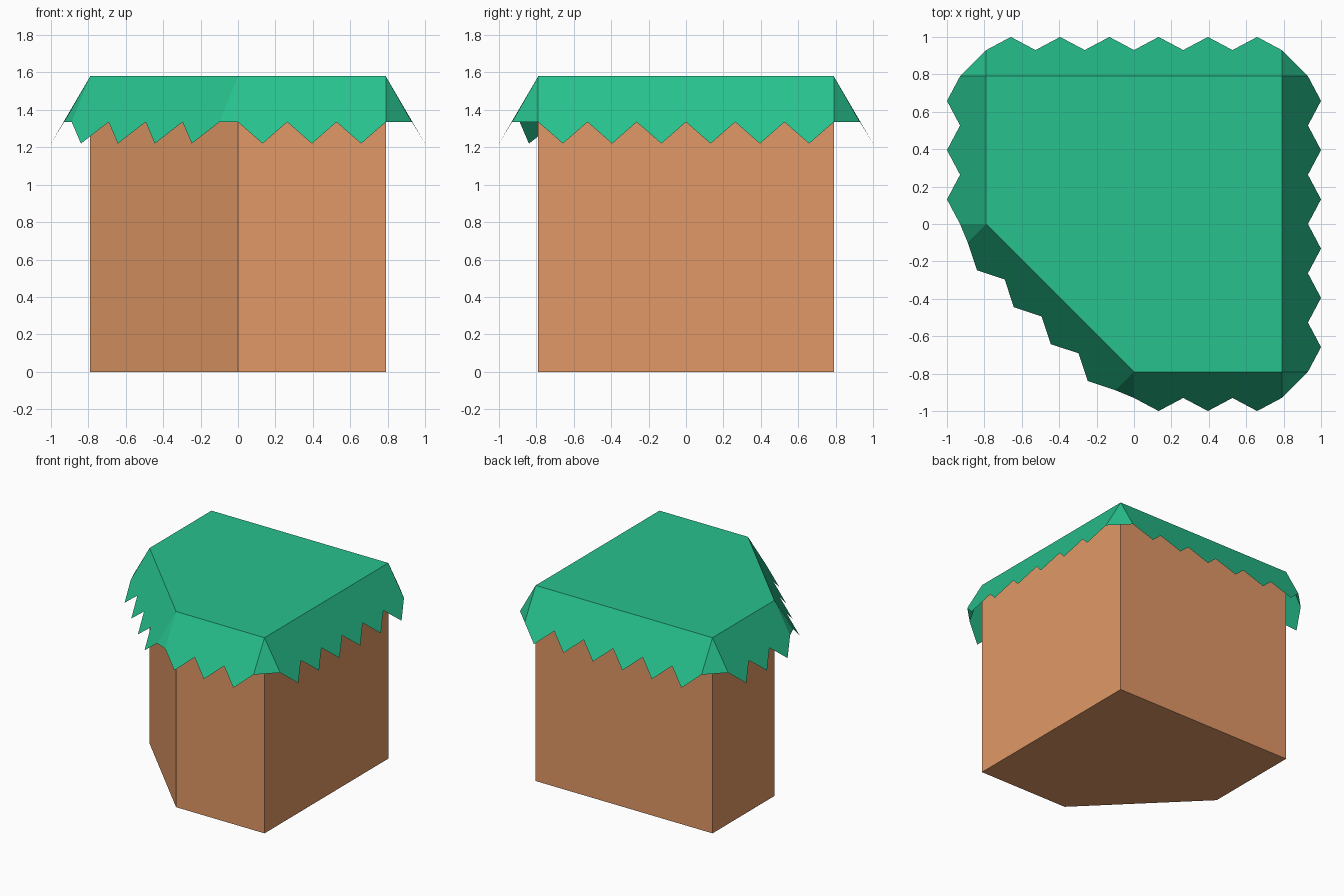
import bpy
import bmesh
from mathutils import Vector

cube = bpy.data.objects.get("Cube")
if cube:
    bpy.data.objects.remove(cube, do_unlink=True)

R = 0.79         # half width of the block
TOP = 1.58       # height of the block
VALLEY = (0.14, 1.335)   # outward offset and height between grass teeth
TIP = (0.21, 1.22)       # outward offset and height of the teeth tips
TOOTH = 0.27     # approximate tooth width

# Footprint, counter-clockwise: a square with one corner cut off
OUTLINE = [Vector(p) for p in
           ((-R, 0, 0), (0, -R, 0), (R, -R, 0), (R, R, 0), (-R, R, 0))]


def make_material(name, srgb):
    linear = [((c / 255 + 0.055) / 1.055) ** 2.4 for c in srgb]
    mat = bpy.data.materials.new(name)
    mat.use_nodes = True
    mat.diffuse_color = (*linear, 1)
    mat.node_tree.nodes["Principled BSDF"].inputs["Base Color"].default_value = (*linear, 1)
    return mat


def make_object(name, bm, mat):
    bmesh.ops.remove_doubles(bm, verts=bm.verts[:], dist=0.0005)
    mesh = bpy.data.meshes.new(name)
    bm.to_mesh(mesh)
    bm.free()
    mesh.materials.append(mat)
    obj = bpy.data.objects.new(name, mesh)
    bpy.context.collection.objects.link(obj)
    return obj


def add_face(bm, points):
    bm.faces.new([bm.verts.new(p) for p in points])


def at_height(p, z):
    return Vector((p.x, p.y, z))


def hem_point(a, b, t, level):
    """Point on the hanging hem of side a-b, pushed outward and lowered."""
    out = (b - a).cross(Vector((0, 0, 1))).normalized()
    return at_height(a.lerp(b, t) + out * level[0], level[1])


dirt = make_material("dirt brown", (225, 152, 102))
grass = make_material("grass green", (39, 193, 141))
sides = list(zip(OUTLINE, OUTLINE[1:] + OUTLINE[:1]))

# Dirt block: walls and underside
bm = bmesh.new()
add_face(bm, reversed(OUTLINE))
for a, b in sides:
    add_face(bm, (a, b, at_height(b, TOP), at_height(a, TOP)))
make_object("dirt_block", bm, dirt)

# Grass cover: flat top, sloping toothed skirts and corner triangles
bm = bmesh.new()
add_face(bm, [at_height(p, TOP) for p in OUTLINE])
for i, (a, b) in enumerate(sides):
    teeth = round((b - a).length / TOOTH)
    hem = [hem_point(a, b, k / (2 * teeth), TIP if k % 2 else VALLEY)
           for k in range(2 * teeth + 1)]
    add_face(bm, hem + [at_height(b, TOP), at_height(a, TOP)])
    c, d = sides[(i + 1) % len(sides)]
    add_face(bm, (at_height(b, TOP), hem[-1], hem_point(c, d, 0, VALLEY)))
make_object("grass_cover", bm, grass)
